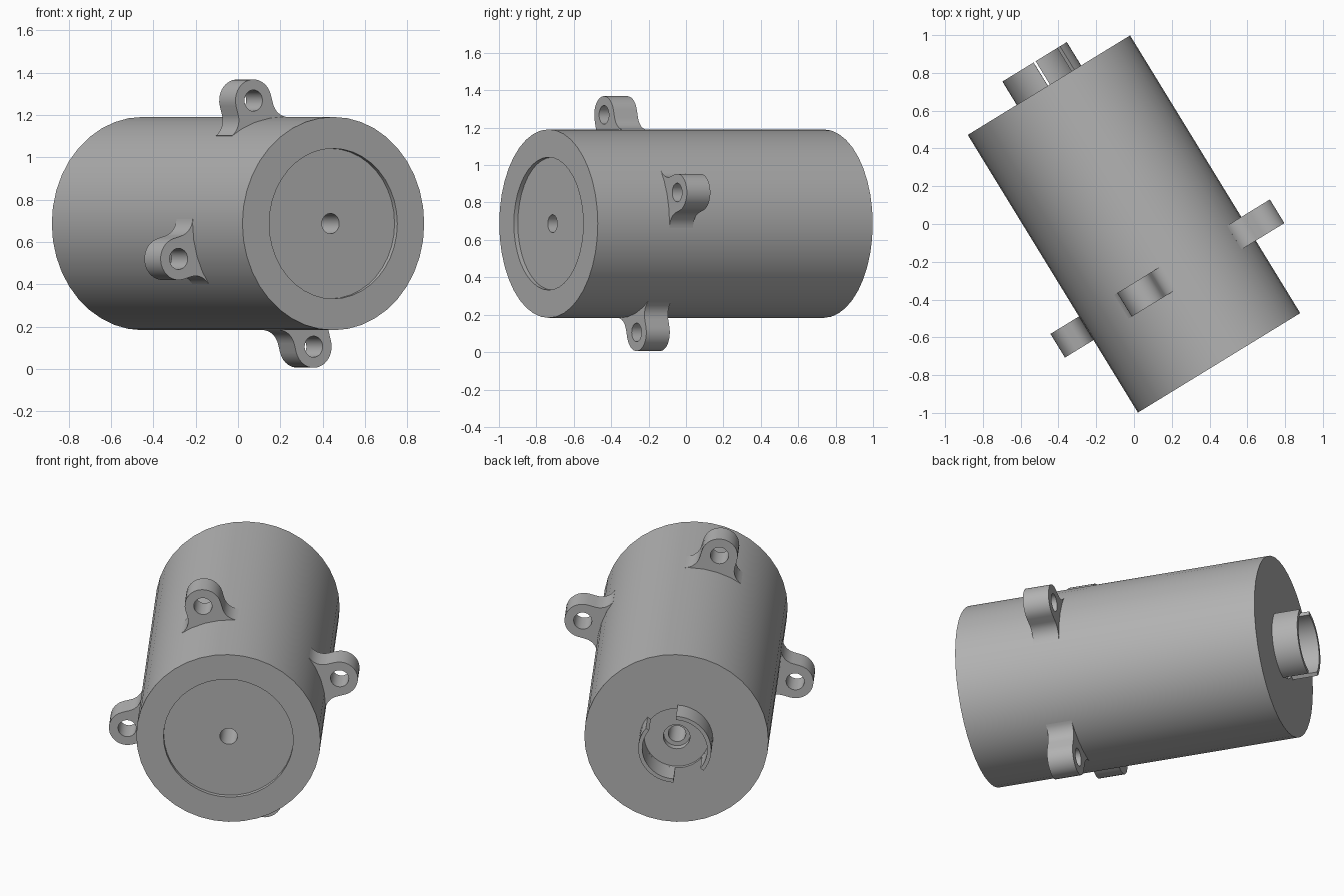
import bpy, bmesh, math
from mathutils import Matrix

if "Cube" in bpy.data.objects:
    bpy.data.objects.remove(bpy.data.objects["Cube"], do_unlink=True)

YAW, HEIGHT = math.radians(31.5), 0.687     # housing heading and axis height
RADIUS, HALF = 0.504, 0.862                 # housing size
FRAME = Matrix.Translation((0, 0, HEIGHT)) @ Matrix.Rotation(YAW, 4, "Z")

grey = bpy.data.materials.new("plain grey")
grey.use_nodes = True
grey.diffuse_color = (0.45, 0.45, 0.45, 1)
grey.node_tree.nodes["Principled BSDF"].inputs["Base Color"].default_value = grey.diffuse_color


def finish(obj):
    obj.data.materials.clear()
    obj.data.materials.append(grey)
    bpy.ops.object.select_all(action="DESELECT")
    obj.select_set(True)
    bpy.context.view_layer.objects.active = obj
    bpy.ops.object.shade_smooth_by_angle(angle=math.radians(30))


def arc(cx, cy, r, start, end, steps):
    """Points on an arc, angles in degrees."""
    return [(cx + r * math.cos(math.radians(start + (end - start) * i / steps)),
             cy + r * math.sin(math.radians(start + (end - start) * i / steps)))
            for i in range(steps + 1)]


def lathe(name, profile, sides):
    """Turn a closed (radius, y) profile around the housing axis."""
    bm = bmesh.new()
    ring = [bm.verts.new((r, y, 0)) for r, y in profile]
    edges = [bm.edges.new((ring[i - 1], ring[i])) for i in range(len(ring))]
    bmesh.ops.spin(bm, geom=ring + edges, cent=(0, 0, 0), axis=(0, 1, 0),
                   angle=math.tau, steps=sides)
    bmesh.ops.remove_doubles(bm, verts=bm.verts, dist=1e-4)
    bmesh.ops.recalc_face_normals(bm, faces=bm.faces)
    mesh = bpy.data.meshes.new(name)
    bm.to_mesh(mesh)
    bm.free()
    obj = bpy.data.objects.new(name, mesh)
    bpy.context.collection.objects.link(obj)
    obj.matrix_world = FRAME
    finish(obj)


def plate(name, outlines, y_front, y_back, turn=0):
    """Extrude closed (x, z) outlines along the housing axis; inner ones are holes."""
    curve = bpy.data.curves.new(name, "CURVE")
    curve.dimensions = "2D"
    curve.fill_mode = "BOTH"
    curve.extrude = (y_back - y_front) / 2
    for pts in outlines:
        spline = curve.splines.new("POLY")
        spline.points.add(len(pts) - 1)
        for p, (x, z) in zip(spline.points, pts):
            p.co = (x, z, 0, 1)
        spline.use_cyclic_u = True
    obj = bpy.data.objects.new(name, curve)
    bpy.context.collection.objects.link(obj)
    obj.matrix_world = (FRAME @ Matrix.Translation((0, (y_front + y_back) / 2, 0))
                        @ Matrix.Rotation(math.pi / 2, 4, "X")
                        @ Matrix.Rotation(math.radians(turn), 4, "Z"))
    bpy.ops.object.select_all(action="DESELECT")
    obj.select_set(True)
    bpy.context.view_layer.objects.active = obj
    bpy.ops.object.convert(target="MESH")
    obj = bpy.context.view_layer.objects.active
    bm = bmesh.new()
    bm.from_mesh(obj.data)
    bmesh.ops.remove_doubles(bm, verts=bm.verts, dist=1e-4)
    bmesh.ops.recalc_face_normals(bm, faces=bm.faces)
    bm.to_mesh(obj.data)
    bm.free()
    finish(obj)


# Housing: shallow front recess, centre bore, stepped rear socket
BORE, RECESS, SOCKET, STEP = 0.048, 0.355, 0.178, 0.073
lathe("housing", [
    (BORE, -HALF + 0.025), (RECESS, -HALF + 0.025), (RECESS, -HALF), (RADIUS, -HALF),
    (RADIUS, HALF), (SOCKET, HALF), (SOCKET, HALF - 0.02),
    (STEP, HALF - 0.02), (STEP, HALF - 0.06), (BORE, HALF - 0.06)], 40)

# Mounting lugs: rounded head with a hole, filleted into the housing
HEAD, HEAD_Z, FILLET = 0.1, 0.605, 0.088
fx = HEAD + FILLET
fz = math.sqrt((RADIUS + FILLET) ** 2 - fx ** 2)
tilt = math.degrees(math.atan2(fz, fx))
right_fillet = arc(fx, fz, FILLET, 180 + tilt, 180, 8)
left_fillet = [(-x, z) for x, z in reversed(right_fillet)]
foot = [(-0.13, RADIUS - 0.04), (0.13, RADIUS - 0.04)]
lug = foot + right_fillet + arc(0, HEAD_Z, HEAD, 0, 180, 16) + left_fillet
hole = arc(0, HEAD_Z, 0.05, 0, 345, 23)
for name, angle in (("left", 16), ("top", 106), ("right", 196), ("bottom", 286)):
    plate(name + "_lug", [lug, hole], -0.412, -0.265, angle - 90)

# Two bayonet arms around the rear socket
for name, turn in (("first", 0), ("second", 180)):
    outline = arc(0, 0, 0.2, 92, 218, 16) + arc(0, 0, SOCKET, 218, 92, 16)
    plate(name + "_bayonet_arm", [outline], HALF - 0.01, HALF + 0.145, turn)
